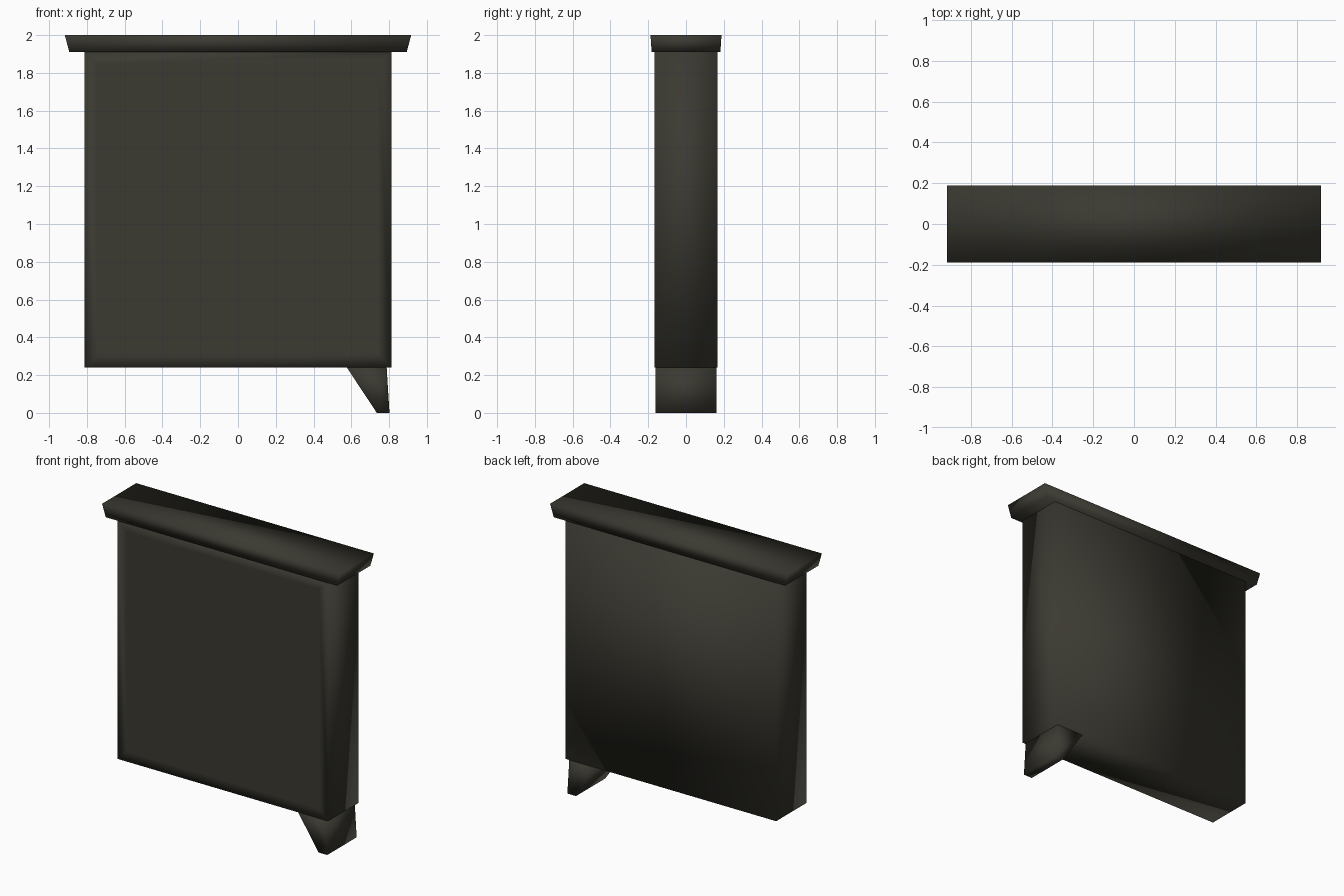
import bpy, bmesh

default = bpy.data.objects.get("Cube")
if default:
    bpy.data.objects.remove(default, do_unlink=True)

# Single dark olive finish
dark = bpy.data.materials.new("dark olive")
dark.use_nodes = True
colour = (0.043, 0.041, 0.031, 1)
dark.diffuse_color = colour
dark.node_tree.nodes["Principled BSDF"].inputs["Base Color"].default_value = colour


def block(name, bottom, top, inset=0):
    """Softly shaded block; bottom and top are (x_min, x_max, half_depth, z)."""
    bm = bmesh.new()
    rings = []
    for x0, x1, d, z in (bottom, top):
        corners = ((x0, -d), (x1, -d), (x1, d), (x0, d))
        rings.append([bm.verts.new((x, y, z)) for x, y in corners])
    low, high = rings
    bm.faces.new(low[::-1])
    bm.faces.new(high)
    sides = []
    for i in range(4):
        j = (i + 1) % 4
        sides.append(bm.faces.new((low[i], low[j], high[j], high[i])))
    bm.normal_update()
    if inset:
        # Flat centre on the front with a soft rim
        bmesh.ops.inset_region(bm, faces=[sides[0]], thickness=inset, use_even_offset=True)
    for face in bm.faces:
        face.smooth = True
    mesh = bpy.data.meshes.new(name)
    bm.to_mesh(mesh)
    bm.free()
    mesh.materials.append(dark)
    obj = bpy.data.objects.new(name, mesh)
    bpy.context.collection.objects.link(obj)
    return obj


# Main slab, overhanging flared cap and the single tapered foot
block("body_panel", (-0.812, 0.812, 0.166, 0.24), (-0.812, 0.812, 0.166, 1.912), inset=0.07)
block("top_cap", (-0.893, 0.893, 0.182, 1.91), (0.917 * -1, 0.917, 0.188, 2.0))
block("left_foot", (0.735, 0.802, 0.162, 0.0), (0.575, 0.787, 0.162, 0.242))
